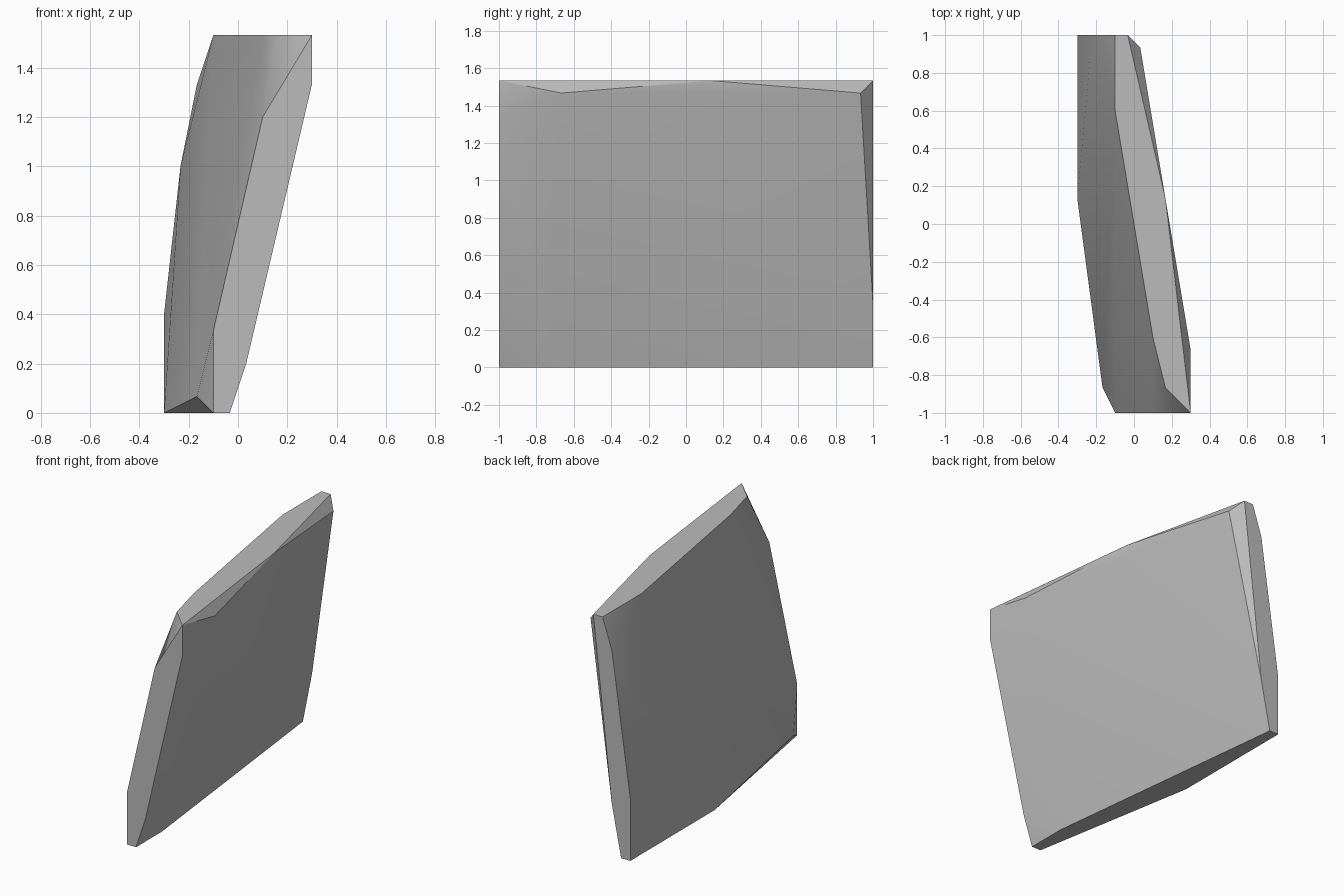
import bpy
import bmesh
from math import radians
from mathutils import Vector

default_cube = bpy.data.objects.get("Cube")
if default_cube:
    bpy.data.objects.remove(default_cube, do_unlink=True)

# Size of the slab in grid steps, and the step length
WIDTH, DEPTH, HEIGHT = 9, 30, 23
STEP = 2 / DEPTH


def make_material(name, colour):
    material = bpy.data.materials.new(name)
    material.use_nodes = True
    material.diffuse_color = colour
    shader = material.node_tree.nodes["Principled BSDF"]
    shader.inputs["Base Color"].default_value = colour
    return material


def convex_slab(name, corners, material):
    """Wrap a convex shell round the corners given in grid steps."""
    bm = bmesh.new()
    centre = Vector((WIDTH / 2, DEPTH / 2, 0))
    for corner in corners:
        bm.verts.new((Vector(corner) - centre) * STEP)
    hull = bmesh.ops.convex_hull(bm, input=bm.verts)
    unused = [g for g in hull["geom_interior"] if isinstance(g, bmesh.types.BMVert)]
    bmesh.ops.delete(bm, geom=unused, context="VERTS")
    # Merge the flat triangles into clean faces
    bmesh.ops.dissolve_limit(bm, angle_limit=radians(0.5),
                             verts=bm.verts, edges=bm.edges)
    bmesh.ops.recalc_face_normals(bm, faces=bm.faces)
    mesh = bpy.data.meshes.new(name)
    bm.to_mesh(mesh)
    bm.free()
    mesh.materials.append(material)
    slab = bpy.data.objects.new(name, mesh)
    bpy.context.collection.objects.link(slab)
    return slab


# Rim profiles: front and back as (x, z), top and bottom as (x, y)
front_rim = [(3, 0), (4, 0), (5, 3), (9, 20), (9, 23), (6, 18), (3, 5)]
back_rim = [(0, 0), (1, 0), (2, 5), (4, 23), (3, 23), (2, 20), (0, 6)]
top_rim = [(7, 2), (6, 6), (3, 24), (7, 17)]
bottom_rim = [(0, 17), (4, 4)]

# Chipped corners standing just inside the rims
chips = [(2, 2, 1), (9, 5, 22), (5, 29, 22), (1, 28, 15)]

corners = [(x, 0, z) for x, z in front_rim]
corners += [(x, DEPTH, z) for x, z in back_rim]
corners += [(x, y, HEIGHT) for x, y in top_rim]
corners += [(x, y, 0) for x, y in bottom_rim]
corners += chips

stone_grey = make_material("stone grey", (0.5, 0.5, 0.5, 1))
slab = convex_slab("leaning_stone_slab", corners, stone_grey)

# Soft broad faces, crisp rim edges
bpy.ops.object.select_all(action="DESELECT")
slab.select_set(True)
bpy.context.view_layer.objects.active = slab
bpy.ops.object.shade_smooth_by_angle(angle=radians(30))
